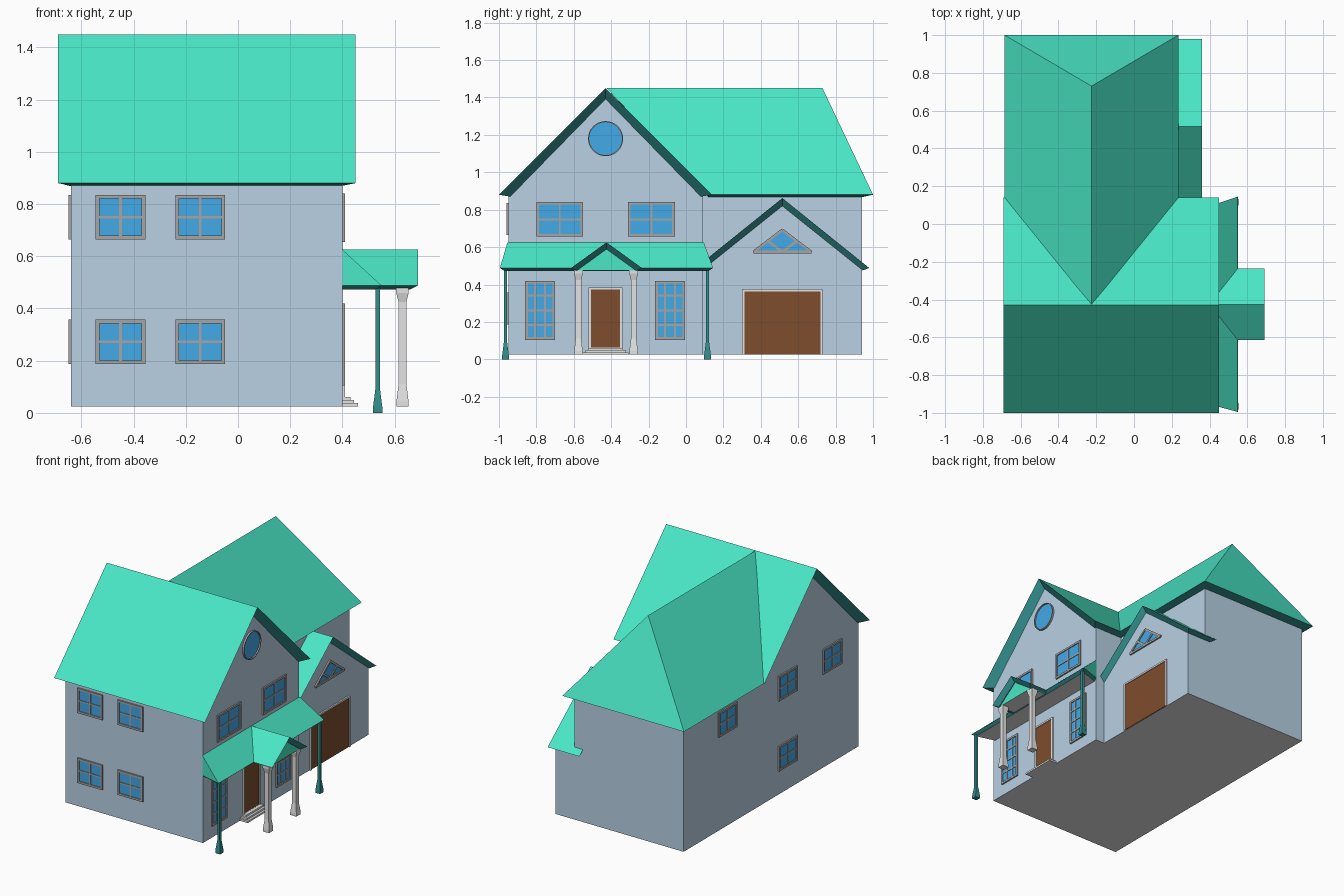
import bpy, bmesh, math
from mathutils import Vector

if "Cube" in bpy.data.objects:
    bpy.data.objects.remove(bpy.data.objects["Cube"])


def material(name, r, g, b):
    lin = lambda c: (c / 255 / 12.92) if c < 11 else ((c / 255 + 0.055) / 1.055) ** 2.4
    m = bpy.data.materials.new(name)
    m.diffuse_color = (lin(r), lin(g), lin(b), 1)
    m.use_nodes = True
    m.node_tree.nodes["Principled BSDF"].inputs["Base Color"].default_value = m.diffuse_color
    return m


WALL = material("pale blue wall", 184, 209, 228)
ROOF = material("mint roof", 74, 232, 199)
POST = material("teal trim", 50, 142, 140)
GREY = material("grey frame", 168, 166, 164)
TRIM = material("light trim", 228, 228, 228)
GLASS = material("blue glass", 68, 170, 232)
WOOD = material("brown door", 125, 77, 45)


def finish(name, bm, mats, rule=None):
    bmesh.ops.recalc_face_normals(bm, faces=bm.faces)
    bm.normal_update()
    if rule:
        for f in bm.faces:
            f.material_index = rule(f.normal)
    me = bpy.data.meshes.new(name)
    bm.to_mesh(me)
    bm.free()
    for m in mats:
        me.materials.append(m)
    ob = bpy.data.objects.new(name, me)
    bpy.context.collection.objects.link(ob)
    return ob


def prism(name, pts, axis, a, b, mats, rule=None):
    """Extrude a 2D profile along an axis from a to b."""
    def co(p, t):
        return {"x": (t, *p), "y": (p[0], t, p[1]), "z": (*p, t)}[axis]
    bm = bmesh.new()
    lo = [bm.verts.new(co(p, a)) for p in pts]
    hi = [bm.verts.new(co(p, b)) for p in pts]
    bm.faces.new(lo)
    bm.faces.new(hi)
    n = len(pts)
    for i in range(n):
        j = (i + 1) % n
        bm.faces.new((lo[i], lo[j], hi[j], hi[i]))
    return finish(name, bm, mats, rule)


def hull(name, verts, mats, rule=None):
    bm = bmesh.new()
    for v in verts:
        bm.verts.new(v)
    bmesh.ops.convex_hull(bm, input=bm.verts[:])
    bmesh.ops.dissolve_limit(bm, angle_limit=0.01, verts=bm.verts[:], edges=bm.edges[:])
    return finish(name, bm, mats, rule)


def wall_boxes(name, wall, rects, d, mat):
    """Boxes (u0, u1, z0, z1) standing out by d from a wall (axis, position, outward sign)."""
    axis, pos, sign = wall
    bm = bmesh.new()
    for u0, u1, z0, z1 in rects:
        c = {"x": (pos + sign * d / 2, (u0 + u1) / 2), "y": ((u0 + u1) / 2, pos + sign * d / 2)}[axis]
        s = {"x": (d, u1 - u0), "y": (u1 - u0, d)}[axis]
        vs = bmesh.ops.create_cube(bm, size=1)["verts"]
        for v in vs:
            v.co = (c[0] + v.co.x * s[0], c[1] + v.co.y * s[1], (z0 + z1) / 2 + v.co.z * (z1 - z0))
    return finish(name, bm, [mat])


def border(u0, u1, z0, z1, t):
    return [(u0, u0 + t, z0, z1), (u1 - t, u1, z0, z1),
            (u0 + t, u1 - t, z1 - t, z1), (u0 + t, u1 - t, z0, z0 + t)]


def window(name, wall, uc, zc, w, h, cols, rows):
    u0, u1, z0, z1 = uc - w / 2, uc + w / 2, zc - h / 2, zc + h / 2
    e = .006
    wall_boxes(name + "_glass", wall, [(u0 + e, u1 - e, z0 + e, z1 - e)], 0.004, GLASS)
    wall_boxes(name + "_frame", wall, border(u0, u1, z0, z1, 0.014), 0.01, GREY)
    bars = [(u0 + w * i / cols - .005, u0 + w * i / cols + .005, z0 + e, z1 - e) for i in range(1, cols)]
    bars += [(u0 + e, u1 - e, z0 + h * i / rows - .005, z0 + h * i / rows + .005) for i in range(1, rows)]
    wall_boxes(name + "_bars", wall, bars, 0.008, GREY)


roof_rule = lambda n: 0 if n.z > 0.2 else 1
wall_rule = lambda n: 1 if n.z < -0.9 else 0

# House bodies with light undersides
prism("main_house", [(-.95, .025), (.09, .025), (.09, .875), (-.43, 1.395), (-.95, .875)], "x",
      -.64, .40, [WALL, TRIM], wall_rule)
prism("back_wing", [(-.64, .025), (.185, .025), (.185, .875), (-.64, .875)], "y",
      .09, .94, [WALL, TRIM], wall_rule)
prism("garage", [(.09, .025), (.94, .025), (.94, .49), (.515, .825), (.09, .49)], "x",
      .18, .33, [WALL, TRIM], wall_rule)


def gable_roof(name, yc, half, eave, top, thick, lip, inset, x0, x1, slant):
    """Gable roof whose edges slant inwards from a thin outer rim to the underside."""
    outer = [(yc - half, eave), (yc, top), (yc + half, eave)]
    inner = [(yc - half + inset, eave - lip), (yc, top - thick), (yc + half - inset, eave - lip)]
    bm = bmesh.new()
    rings = [[bm.verts.new((x, *p)) for p in prof] for x, prof in
             ((x0, outer), (x1, outer), (x1 - slant, inner), (x0 + slant, inner))]
    for k in range(4):
        a, b = rings[k], rings[(k + 1) % 4]
        for i in range(2):
            bm.faces.new((a[i], a[i + 1], b[i + 1], b[i]))
    for i in (0, 2):
        bm.faces.new([r[i] for r in rings])
    finish(name, bm, [ROOF, POST], roof_rule)


# Roofs
gable_roof("main_roof", -.43, .57, .88, 1.45, .058, .01, .06, -.69, .45, .05)
gable_roof("garage_roof", .515, .465, .488, .862, .042, .012, .035, .12, .36, .03)
gable_roof("porch_gable_roof", -.425, .19, .488, .625, .036, .015, .03, .37, .69, .03)
hull("wing_hip_roof",
     [(x, y, .88) for x in (-.685, .235) for y in (.12, 1.0)]
     + [(x, y, .868) for x in (-.64, .19) for y in (.12, .945)]
     + [(-.225, -.425, 1.4495), (-.225, .73, 1.4495)], [ROOF, POST], roof_rule)

# Porch roof: sloped wedge over a slanted rim, and a pediment under the small gable
plan = [(.40, -.955), (.55, -.995), (.55, .145), (.40, .095)]
low = [(.40, -.935), (.53, -.97), (.53, .12), (.40, .075)]
hull("porch_roof", [(x, y, .488) for x, y in plan] + [(.40, -.955, .625), (.40, .095, .625)], [ROOF])
hull("porch_ceiling", [(x, y, .489) for x, y in plan] + [(x, y, .472) for x, y in low],
     [POST, TRIM], wall_rule)
prism("porch_pediment", [(-.595, .476), (-.255, .476), (-.425, .60)], "x", .45, .655,
      [ROOF, TRIM], wall_rule)


def column(name, x, y, rings, mat):
    """Square column from (height, half width) rings."""
    bm = bmesh.new()
    loops = [[bm.verts.new((x + sx * r, y + sy * r, z)) for sx, sy in ((-1, -1), (1, -1), (1, 1), (-1, 1))]
             for z, r in rings]
    for a, b in zip(loops, loops[1:]):
        for i in range(4):
            j = (i + 1) % 4
            bm.faces.new((a[i], a[j], b[j], b[i]))
    bm.faces.new(loops[0])
    bm.faces.new(loops[-1])
    finish(name, bm, [mat])


# Porch columns
for i, y in enumerate((-.965, .115)):
    column(f"corner_post_{i}", .535, y, [(0, .018), (.02, .018), (.09, .009), (.476, .009)], POST)
for i, y in enumerate((-.575, -.28)):
    column(f"entrance_column_{i}", .63, y,
           [(.025, .023), (.045, .023), (.11, .015), (.425, .015), (.46, .024), (.478, .024)], TRIM)

# Entrance steps
for i, (d, half, z) in enumerate([(.06, .122, .037), (.045, .108, .049), (.03, .094, .061)]):
    wall_boxes(f"step_{i}", ("x", .40, 1), [(-.43 - half, -.43 + half, .025, z)], d, TRIM)

RIGHT, LEFT, FRONT, GAR = ("x", .40, 1), ("x", -.64, -1), ("y", -.95, -1), ("x", .33, 1)

# Doors
wall_boxes("front_door", RIGHT, [(-.51, -.35, .06, .375)], .005, WOOD)
wall_boxes("front_door_frame", RIGHT, border(-.52, -.34, .05, .385, .012), .01, TRIM)
wall_boxes("garage_door", GAR, [(.31, .72, .027, .365)], .005, WOOD)
wall_boxes("garage_door_frame", GAR, border(.30, .73, .025, .375, .012)[:3], .01, TRIM)

# Windows
for i, x in enumerate((-.45, -.145)):
    for j, z in enumerate((.272, .75)):
        window(f"front_window_{i}_{j}", FRONT, x, z, .19, .17, 2, 2)
for i, (y, z) in enumerate([(.47, .75), (-.18, .75), (-.66, .75), (-.18, .272)]):
    window(f"left_window_{i}", LEFT, y, z, .20, .17, 2, 2)
for i, y in enumerate((-.675, -.185)):
    window(f"upper_window_{i}", RIGHT, y, .748, .25, .185, 2, 2)
for i, y in enumerate((-.78, -.085)):
    window(f"tall_window_{i}", RIGHT, y, .262, .16, .315, 3, 4)

# Round attic window: glass disc inside a raised grey ring
circle = lambda r: [(-.43 + r * math.cos(k * math.tau / 32), 1.18 + r * math.sin(k * math.tau / 32))
                    for k in range(32)]
prism("round_window_glass", circle(.091), "x", .398, .403, [GLASS])
bm = bmesh.new()
rings = [[bm.verts.new((x, *p)) for p in circle(r)] for x, r in
         ((.398, .094), (.412, .094), (.412, .088), (.398, .088))]
for k in range(4):
    for i in range(32):
        j = (i + 1) % 32
        bm.faces.new((rings[k][i], rings[k][j], rings[(k + 1) % 4][j], rings[(k + 1) % 4][i]))
finish("round_window_rim", bm, [GREY])


# Triangular garage window: glass, outline and inner bars
def bar(name, p, q, t):
    p, q = Vector(p), Vector(q)
    s = (q - p).normalized().orthogonal() * t / 2
    prism(name, [p + s, q + s, q - s, p - s], "x", .33, .34, [GREY])


a, b, c = (.36, .574), (.67, .574), (.515, .692)
prism("triangle_window_glass", [a, b, c], "x", .329, .334, [GLASS])
mid = (.515, .574)
for i, (p, q) in enumerate([(a, b), (b, c), (c, a), (mid, (.4375, .633)), (mid, (.5925, .633))]):
    bar(f"triangle_window_bar_{i}", p, q, .014)
